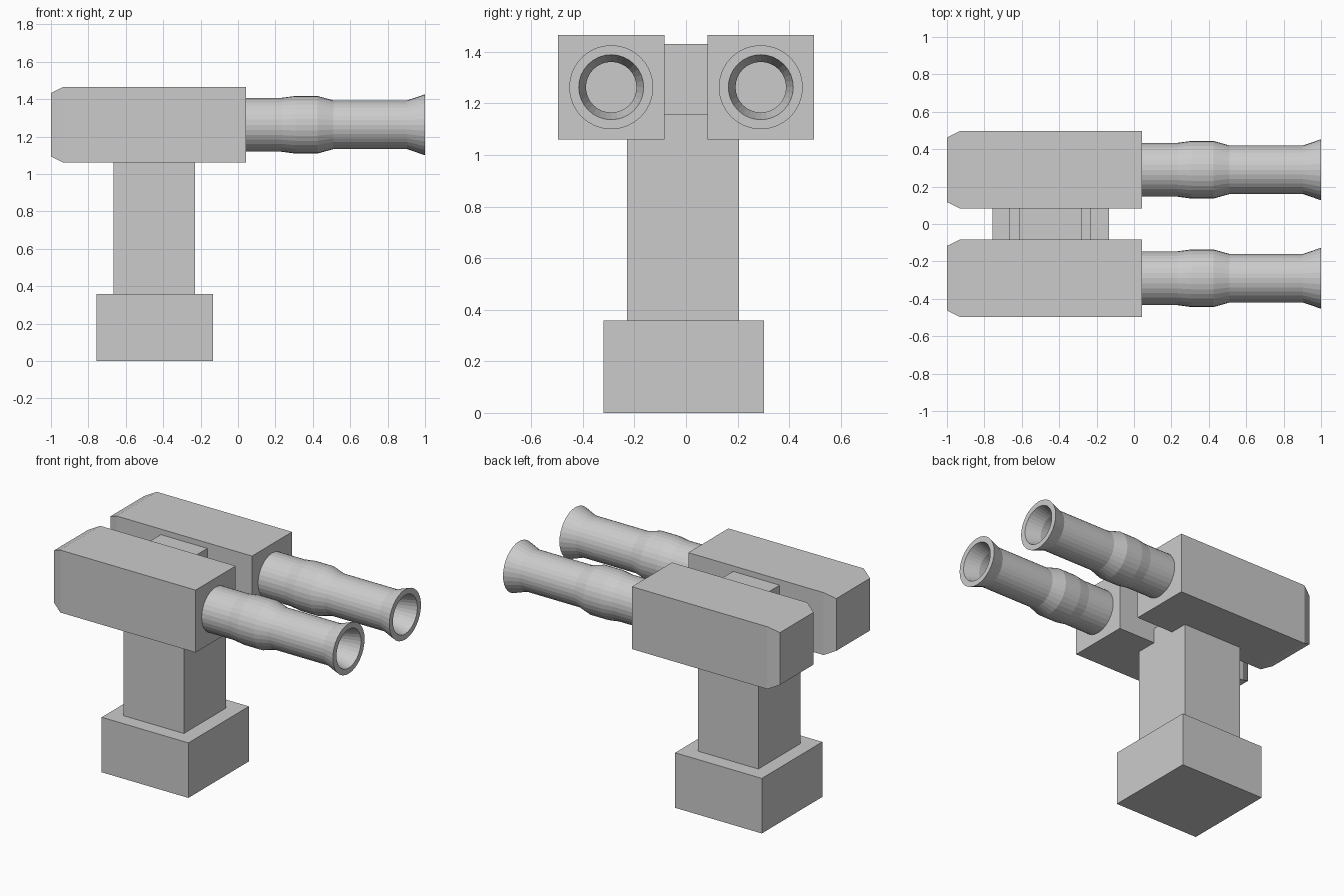
import bpy, bmesh, math

if "Cube" in bpy.data.objects:
    bpy.data.objects.remove(bpy.data.objects["Cube"])

SEGMENTS = 32
HEAD_Y, BARREL_Z = 0.29, 1.263


def finish(bm, name):
    bmesh.ops.recalc_face_normals(bm, faces=bm.faces)
    mesh = bpy.data.meshes.new(name)
    bm.to_mesh(mesh)
    bm.free()
    obj = bpy.data.objects.new(name, mesh)
    bpy.context.collection.objects.link(obj)
    return obj


def block(name, x, y, z, taper=None):
    """Box from ranges; taper = (length, inset) narrows the -x end."""
    bm = bmesh.new()
    sections = [(x[0], 0), (x[1], 0)]
    if taper:
        sections = [(x[0], taper[1]), (x[0] + taper[0], 0), (x[1], 0)]
    rings = []
    for px, d in sections:
        corners = [(y[0] + d, z[0] + d), (y[1] - d, z[0] + d),
                   (y[1] - d, z[1] - d), (y[0] + d, z[1] - d)]
        rings.append([bm.verts.new((px, cy, cz)) for cy, cz in corners])
    for a, b in zip(rings, rings[1:]):
        for i in range(4):
            j = (i + 1) % 4
            bm.faces.new((a[i], a[j], b[j], b[i]))
    bm.faces.new(rings[0])
    bm.faces.new(rings[-1])
    return finish(bm, name)


def tube(name, profile, cy, cz):
    """Revolve a closed (x, radius) profile around an x-axis line."""
    bm = bmesh.new()
    rings = []
    for px, r in profile:
        rings.append([bm.verts.new((px,
                                    cy + r * math.cos(2 * math.pi * i / SEGMENTS),
                                    cz + r * math.sin(2 * math.pi * i / SEGMENTS)))
                      for i in range(SEGMENTS)])
    for a, b in zip(rings, rings[1:] + rings[:1]):
        for i in range(SEGMENTS):
            j = (i + 1) % SEGMENTS
            bm.faces.new((a[i], a[j], b[j], b[i]))
    return finish(bm, name)


# Pedestal: foot, column and the bridge between the two housings
block("foot", (-0.757, -0.133), (-0.32, 0.302), (0, 0.358))
block("column", (-0.665, -0.23), (-0.228, 0.206), (0.358, 1.16))
block("bridge", (-0.615, -0.28), (-0.15, 0.15), (1.16, 1.43))

# Barrel wall: outer outline, flared lip, then bore back to the housing face
outer = [(0.03, 0.144), (0.232, 0.144), (0.307, 0.154), (0.425, 0.154),
         (0.51, 0.13), (0.904, 0.13), (1.0, 0.163)]
bore = [(1.0, 0.126), (0.9, 0.098), (0.51, 0.098), (0.425, 0.12),
        (0.307, 0.12), (0.232, 0.112), (0.03, 0.112)]

# Twin housings with chamfered rear ends, each carrying one barrel
for side, s in (("left", 1), ("right", -1)):
    cy = s * HEAD_Y
    block(side + "_housing", (-1.0, 0.042), (cy - 0.206, cy + 0.206),
          (1.06, 1.466), taper=(0.068, 0.033))
    tube(side + "_barrel", outer + bore, cy, BARREL_Z)
